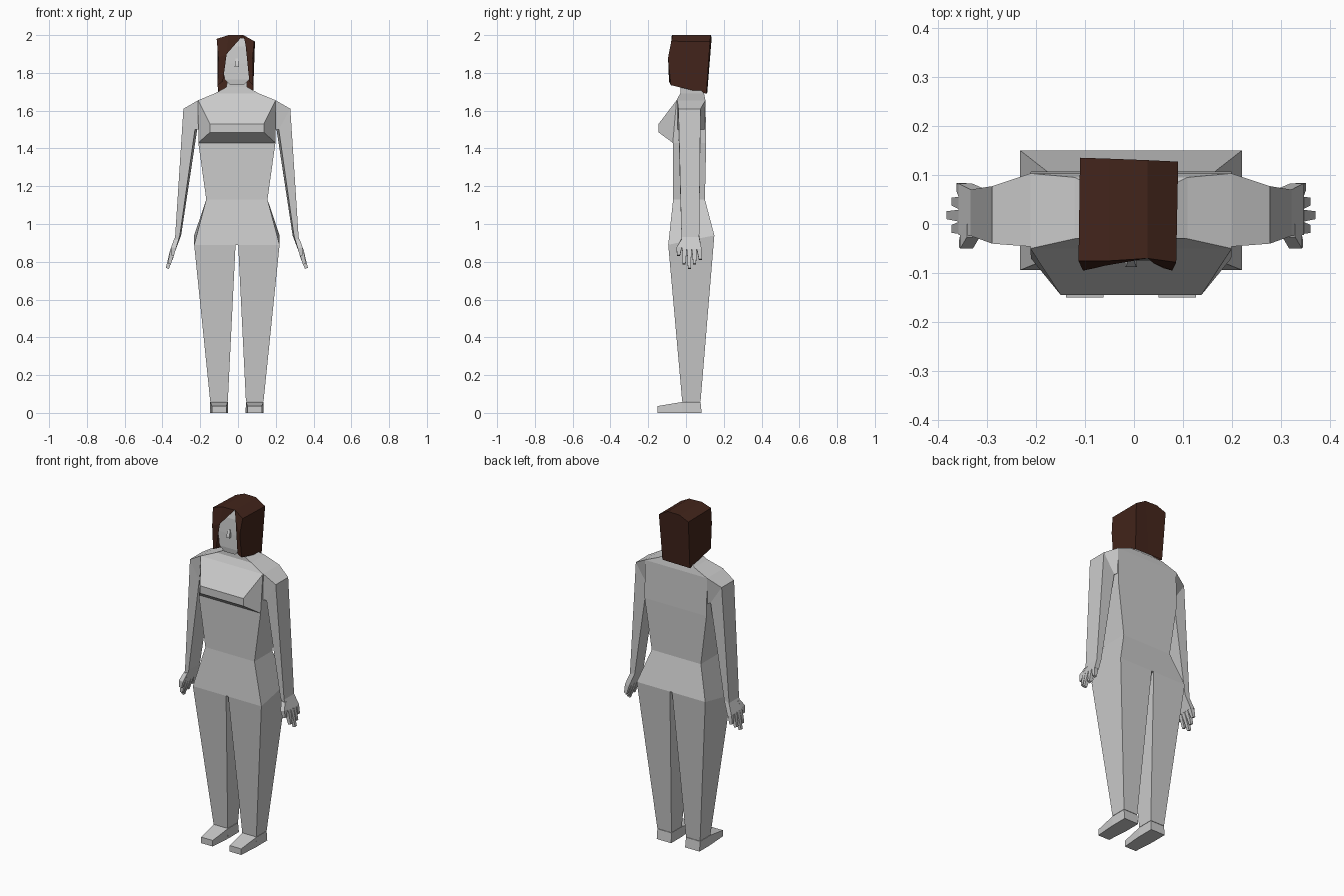
import bpy, bmesh

CX = -0.006  # body symmetry line


def finish(name, bm, mat=None):
    bmesh.ops.recalc_face_normals(bm, faces=bm.faces)
    me = bpy.data.meshes.new(name)
    bm.to_mesh(me)
    bm.free()
    ob = bpy.data.objects.new(name, me)
    bpy.context.collection.objects.link(ob)
    if mat:
        me.materials.append(mat)
    return ob


def rect(x0, x1, yf, yb, zf, zb=None):
    """Cross-section with separate front and back heights."""
    zb = zf if zb is None else zb
    return [(x0, yf, zf), (x1, yf, zf), (x1, yb, zb), (x0, yb, zb)]


def limb(xi, xo, yf, yb, zi, zo, xib=None):
    """Cross-section with separate inner and outer heights."""
    xib = xi if xib is None else xib
    return [(xi, yf, zi), (xo, yf, zo), (xo, yb, zo), (xib, yb, zi)]


def loft(name, rings, side=1):
    bm = bmesh.new()
    vs = [[bm.verts.new((CX + side * x, y, z)) for x, y, z in r] for r in rings]
    for a, b in zip(vs, vs[1:]):
        n = len(a)
        for i in range(n):
            j = (i + 1) % n
            bm.faces.new((a[i], a[j], b[j], b[i]))
    bm.faces.new(vs[0][::-1])
    bm.faces.new(vs[-1])
    return finish(name, bm)


# Torso and neck
loft("torso", [
    rect(-.226, .226, -.094, .15, .89, .94),
    rect(-.162, .162, -.068, .10, 1.13),
    rect(-.204, .204, -.07, .107, 1.43),
    rect(-.205, .205, -.05, .103, 1.655),
    rect(-.115, .115, -.03, .095, 1.692),
    rect(-.055, .055, -.028, .065, 1.725),
    rect(-.05, .05, -.028, .06, 1.77),
])

# Chest: frustum standing out from the torso front
loft("chest", [
    [(-.204, -.07, 1.43), (.204, -.07, 1.43), (.205, -.05, 1.655), (-.205, -.05, 1.655)],
    [(-.143, -.145, 1.485), (.143, -.145, 1.485), (.143, -.145, 1.53), (-.143, -.145, 1.53)],
])

# Head and nose
loft("head", [
    rect(-.035, .035, -.07, .03, 1.735, 1.75),
    rect(-.065, .065, -.074, .07, 1.765),
    rect(-.075, .075, -.072, .10, 1.85),
    rect(-.075, .075, -.066, .11, 1.94),
    rect(-.05, .05, -.055, .09, 1.985),
])
loft("nose", [
    rect(-.012, .012, -.088, -.06, 1.832),
    rect(-.01, .01, -.086, -.06, 1.845),
    rect(-.006, .006, -.074, -.06, 1.875),
])

for s, tag in ((1, "right"), (-1, "left")):
    # Leg and foot
    loft("leg_" + tag, [
        rect(.007, .226, -.094, .15, .89, .94),
        rect(.048, .141, -.02, .077, .06),
    ], s)
    loft("foot_" + tag, [
        rect(.048, .141, -.02, .077, .058),
        rect(.046, .141, -.022, .083, 0),
    ], s)
    loft("toes_" + tag, [
        [(.048, -.02, .058), (.141, -.02, .058), (.141, -.02, 0), (.046, -.02, 0)],
        [(.056, -.15, .036), (.132, -.15, .036), (.132, -.15, 0), (.056, -.15, 0)],
    ], s)
    # Arm
    loft("arm_" + tag, [
        limb(.203, .205, -.046, .103, 1.50, 1.655),
        limb(.222, .283, -.040, .077, 1.50, 1.61, .21),
        limb(.302, .327, -.024, .07, .94, .93, .295),
    ], s)
    # Palm
    loft("palm_" + tag, [
        limb(.302, .327, -.024, .07, .94, .93, .295),
        limb(.325, .352, -.022, .083, .86, .866),
    ], s)
    # Fingers: root y, tip y, tip z, tip x
    for i, (y0, y1, z, x) in enumerate([(-.008, -.01, .785, .366), (.017, .018, .762, .376),
                                        (.043, .046, .785, .366), (.069, .076, .81, .356)]):
        loft("finger_%s_%d" % (tag, i), [
            limb(.325, .352, y0 - .012, y0 + .012, .862, .868),
            limb(x - .016, x, y1 - .008, y1 + .008, z, z + .006),
        ], s)
    loft("thumb_" + tag, [
        limb(.308, .334, -.026, .0, .92, .915),
        limb(.322, .348, -.05, -.022, .872, .877),
        limb(.334, .35, -.048, -.032, .83, .836),
    ], s)

# Hair: bob-shaped shell, open below and around the face
hair_mat = bpy.data.materials.new("hair_brown")
hair_mat.diffuse_color = (0.055, 0.018, 0.011, 1)
bm = bmesh.new()


def V(*pts):
    return [bm.verts.new(p) for p in pts]


front = V((-.113, -.075, 1.98), (-.05, -.075, 2.0), (.028, -.07, 2.0), (.086, -.078, 1.968))
back = V((-.11, .135, 1.975), (-.05, .133, 2.0), (.028, .13, 2.0), (.09, .127, 1.965))
low_f = V((-.108, -.08, 1.735), (.08, -.08, 1.735))
low_b = V((-.104, .112, 1.69), (-.01, .11, 1.69), (.08, .108, 1.69))
mid = V((-.104, -.095, 1.88), (.078, -.095, 1.88))
for i in range(3):
    bm.faces.new((front[i], front[i + 1], back[i + 1], back[i]))
bm.faces.new((back[0], back[1], low_b[1], low_b[0]))
bm.faces.new((back[1], back[2], low_b[1]))
bm.faces.new((back[2], back[3], low_b[2], low_b[1]))
bm.faces.new((front[0], back[0], low_b[0], low_f[0], mid[0]))
bm.faces.new((front[3], mid[1], low_f[1], low_b[2], back[3]))
# Fringe swept from the parting down each cheek
lf = V((-.06, -.085, 1.90), (-.08, -.09, 1.755))
rf = V((.04, -.08, 1.95), (.06, -.09, 1.755))
bm.faces.new((front[0], front[1], lf[0], mid[0]))
bm.faces.new((front[1], front[2], lf[0]))
bm.faces.new((mid[0], lf[0], lf[1], low_f[0]))
bm.faces.new((front[2], front[3], mid[1], rf[0]))
bm.faces.new((mid[1], rf[0], rf[1], low_f[1]))
finish("hair", bm, hair_mat)
